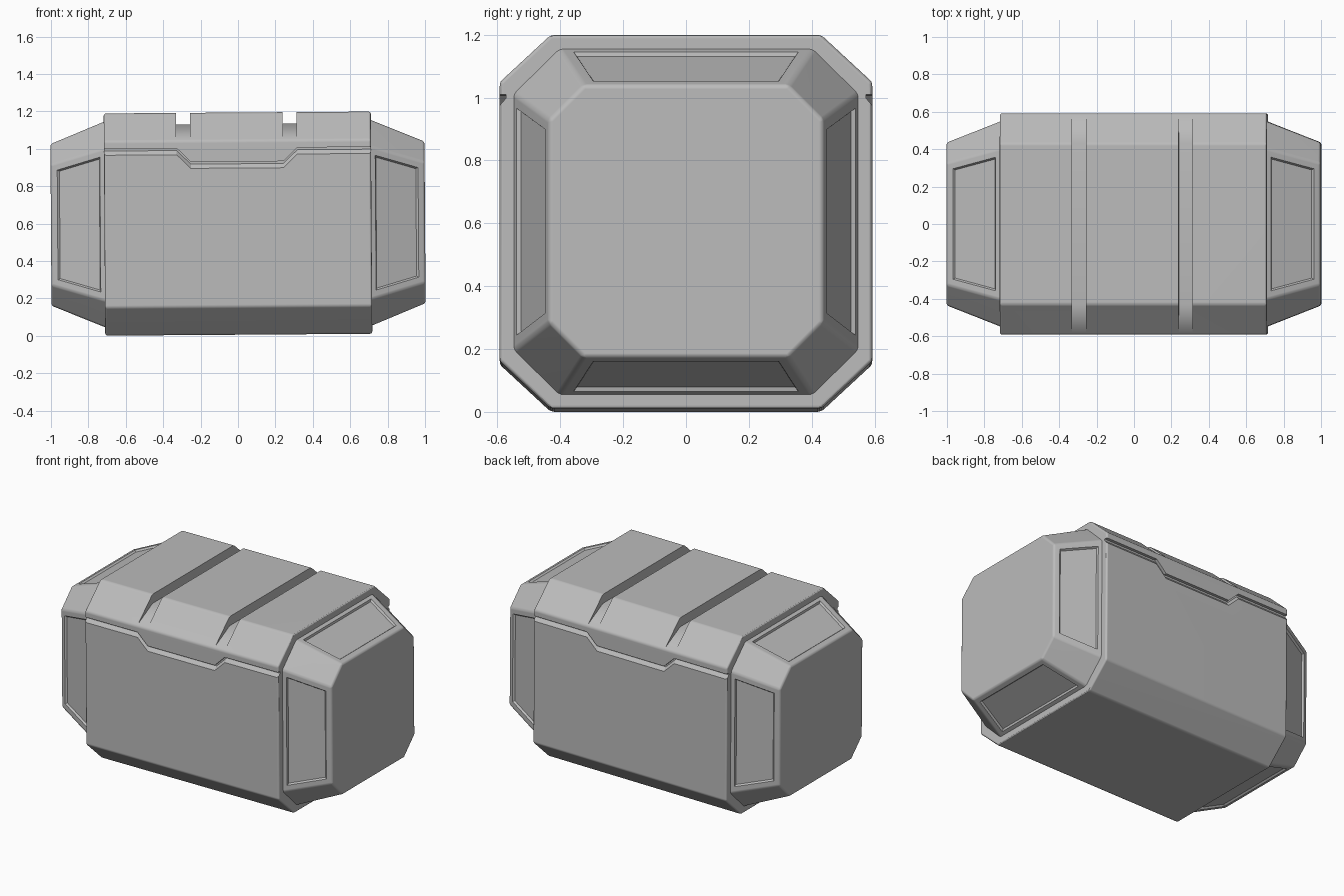
import bpy, bmesh, math
from mathutils import Matrix, Vector

if "Cube" in bpy.data.objects:
    bpy.data.objects.remove(bpy.data.objects["Cube"])

TILT = Matrix.Rotation(-0.007, 4, "Y")
MID = 0.6  # height of the crate's axis

grey = bpy.data.materials.new("plain grey")
grey.use_nodes = True
grey.diffuse_color = (0.5, 0.5, 0.5, 1)
grey.node_tree.nodes["Principled BSDF"].inputs["Base Color"].default_value = (0.5, 0.5, 0.5, 1)


def octagon(x, half_y, half_z, cut_y, cut_z):
    """Chamfered rectangle in the plane at x."""
    pts = []
    for sy, sz in ((1, 1), (-1, 1), (-1, -1), (1, -1)):
        pair = [(x, sy * half_y, MID + sz * (half_z - cut_z)),
                (x, sy * (half_y - cut_y), MID + sz * half_z)]
        pts += pair if sy * sz > 0 else pair[::-1]
    return pts


def loft(sections):
    """Closed solid through matching cross-sections."""
    bm = bmesh.new()
    rings = [[bm.verts.new(p) for p in s] for s in sections]
    n = len(rings[0])
    for a, b in zip(rings, rings[1:]):
        for i in range(n):
            j = (i + 1) % n
            bm.faces.new((a[i], a[j], b[j], b[i]))
    bm.faces.new(rings[0])
    bm.faces.new(rings[-1])
    bmesh.ops.recalc_face_normals(bm, faces=bm.faces[:])
    return bm


def make(name, bm):
    mesh = bpy.data.meshes.new(name)
    bm.to_mesh(mesh)
    bm.free()
    mesh.materials.append(grey)
    obj = bpy.data.objects.new(name, mesh)
    bpy.context.collection.objects.link(obj)
    return obj


def finish(obj):
    """Smooth bevels, flat panels, and the slight lean of the crate."""
    bpy.ops.object.select_all(action="DESELECT")
    obj.select_set(True)
    bpy.context.view_layer.objects.active = obj
    bpy.ops.object.shade_smooth_by_angle(angle=math.radians(28))
    mod = obj.modifiers.new("flat panels", "WEIGHTED_NORMAL")
    mod.keep_sharp = True
    pivot = Matrix.Translation((0, 0, MID))
    obj.data.transform(pivot @ TILT @ pivot.inverted())


def cut(obj, cutter):
    mod = obj.modifiers.new("cut", "BOOLEAN")
    mod.object = cutter
    mod.solver = "EXACT"
    bpy.context.view_layer.objects.active = obj
    bpy.ops.object.modifier_apply(modifier=mod.name)
    bpy.data.objects.remove(cutter)


# Main body: chamfered box with rounded edges
bm = loft([octagon(x, 0.592, 0.594, 0.162, 0.15) for x in (-0.714, 0.714)])
bmesh.ops.bevel(bm, geom=bm.edges[:], offset=0.012, segments=3, profile=0.5, affect="EDGES")
body = make("crate_body", bm)

# Two strap grooves across the lid
floor = [(-0.7, 1.0), (-0.7, 1.3), (0.7, 1.3), (0.7, 1.0),
         (0.59, 1.05), (0.43, 1.133), (-0.43, 1.133), (-0.59, 1.05)]
for x in (-0.29, 0.28):
    bm = loft([[(x + d, y, z) for y, z in floor] for d in (-0.037, 0.037)])
    cut(body, make("strap_groove_cutter", bm))

# Stepped lid seam, front and back
path = [(-0.8, 1.005), (-0.325, 1.005), (-0.25, 0.932),
        (0.245, 0.932), (0.32, 1.005), (0.8, 1.005)]
groove = [(0.62, 0), (0.572, 0), (0.572, -0.012), (0.593, -0.036), (0.62, -0.036)]
for side in (-1, 1):
    bm = loft([[(x, side * y, z + dz) for y, dz in groove] for x, z in path])
    cut(body, make("lid_seam_cutter", bm))
finish(body)

# Tapered end caps with four recessed panels each
for name, s in (("left_end_cap", 1), ("right_end_cap", -1)):
    bm = loft([octagon(s * 0.69, 0.556, 0.558, 0.148, 0.146),
               octagon(s * 0.712, 0.548, 0.55, 0.145, 0.143),
               octagon(s * 1.0, 0.435, 0.432, 0.11, 0.11)])
    rim = [e for e in bm.edges if all(abs(v.co.x) > 0.7 for v in e.verts)
           and any(abs(v.co.x) > 0.9 for v in e.verts)]
    bmesh.ops.bevel(bm, geom=rim, offset=0.012, segments=3, profile=0.5, affect="EDGES")
    bm.normal_update()
    panels = [f for f in bm.faces if f.calc_area() > 0.1
              and max(abs(f.normal.y), abs(f.normal.z)) > 0.85]
    bmesh.ops.inset_individual(bm, faces=panels, thickness=0.026, use_even_offset=True)
    bmesh.ops.inset_individual(bm, faces=panels, thickness=0.008, depth=-0.012,
                               use_even_offset=True)
    finish(make(name, bm))
